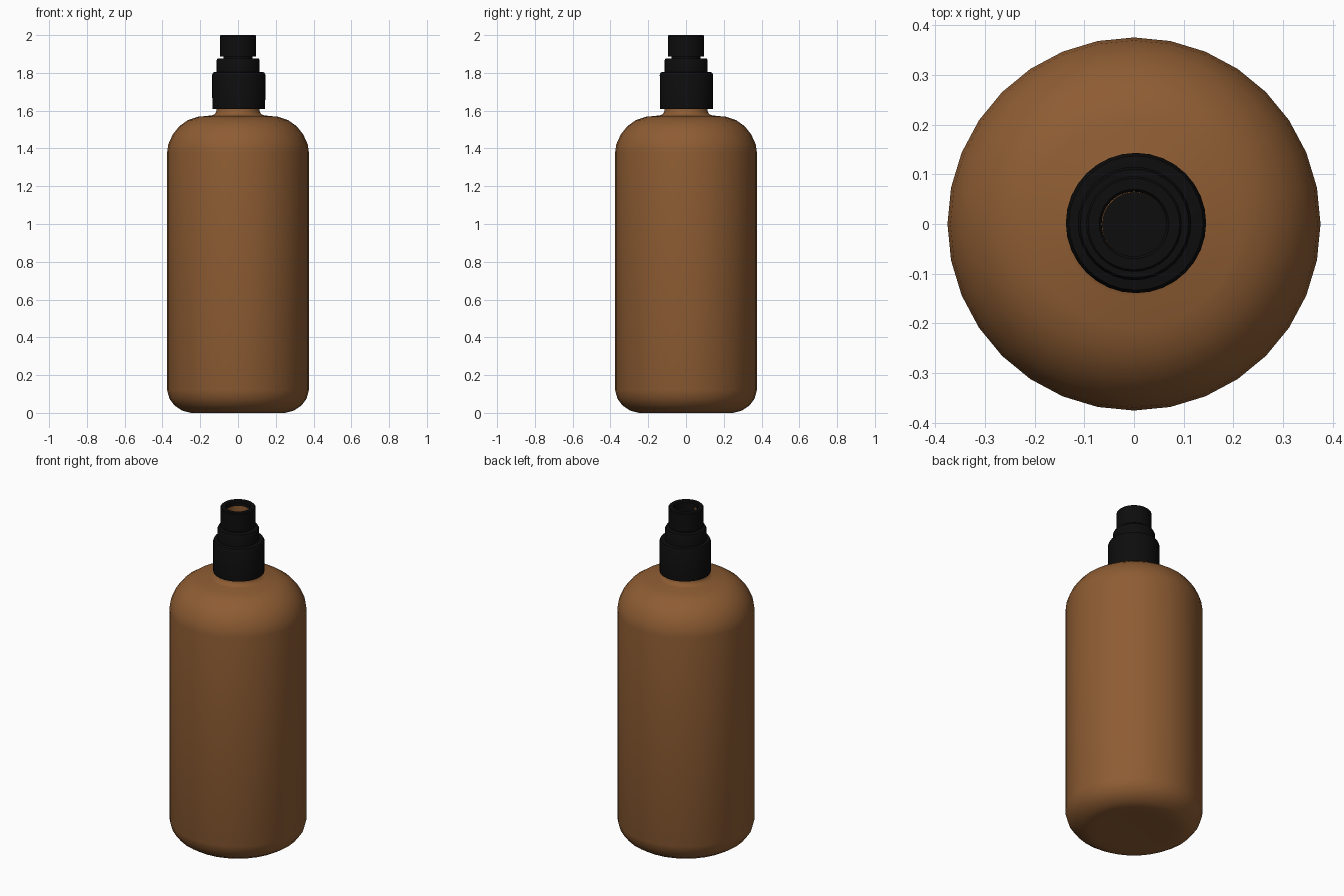
import bpy, bmesh, math

if "Cube" in bpy.data.objects:
    bpy.data.objects.remove(bpy.data.objects["Cube"])


def material(name, rgb):
    m = bpy.data.materials.new(name)
    m.diffuse_color = (*rgb, 1)
    m.use_nodes = True
    m.node_tree.nodes["Principled BSDF"].inputs["Base Color"].default_value = m.diffuse_color
    return m


amber = material("amber_brown", (0.27, 0.108, 0.033))
black = material("matte_black", (0.004, 0.004, 0.004))


def lathe(name, profile, mat, segments=32, centre=(0, 0), angle=35, closed=False):
    """Spin an (r, z) profile around z; radius-0 points become poles."""
    bm = bmesh.new()
    rings = []
    for r, z in profile:
        if r == 0:
            rings.append([bm.verts.new((0, 0, z))] * segments)
        else:
            rings.append([bm.verts.new((r * math.cos(2 * math.pi * i / segments),
                                        r * math.sin(2 * math.pi * i / segments), z))
                          for i in range(segments)])
    pairs = list(zip(rings, rings[1:]))
    if closed:
        pairs.append((rings[-1], rings[0]))
    for a, b in pairs:
        for i in range(segments):
            j = (i + 1) % segments
            corners = list(dict.fromkeys((a[i], a[j], b[j], b[i])))
            if len(corners) > 2:
                bm.faces.new(corners)
    bmesh.ops.recalc_face_normals(bm, faces=bm.faces)
    me = bpy.data.meshes.new(name)
    bm.to_mesh(me)
    bm.free()
    me.materials.append(mat)
    ob = bpy.data.objects.new(name, me)
    ob.location = (*centre, 0)
    bpy.context.collection.objects.link(ob)
    bpy.ops.object.select_all(action='DESELECT')
    ob.select_set(True)
    bpy.context.view_layer.objects.active = ob
    bpy.ops.object.shade_smooth_by_angle(angle=math.radians(angle))
    return ob


# Bottle body with rounded base, shoulder and neck
lathe("bottle", [
    (0, 0.006), (0.2, 0.004), (0.25, 0), (0.295, 0.012), (0.335, 0.038),
    (0.363, 0.075), (0.375, 0.12), (0.375, 1.38), (0.369, 1.422),
    (0.345, 1.475), (0.31, 1.518), (0.265, 1.55), (0.21, 1.568),
    (0.145, 1.574), (0.124, 1.58), (0.115, 1.595), (0.115, 1.66), (0, 1.66),
], amber, angle=60)

# Screw collar, a hollow skirt around the neck
lathe("collar", [
    (0.117, 1.61), (0.14, 1.61), (0.141, 1.79), (0.135, 1.803),
    (0.1, 1.807), (0, 1.807), (0, 1.67), (0.117, 1.67),
], black, centre=(0.004, 0.002), closed=True)

# Stepped middle ring
lathe("middle_ring", [
    (0, 1.8), (0.114, 1.8), (0.114, 1.866), (0.109, 1.876), (0, 1.876),
], black, centre=(0.001, 0.001))

# Open-topped nozzle cup on a narrow stem
lathe("nozzle", [
    (0, 1.865), (0.078, 1.865), (0.078, 1.887), (0.096, 1.887), (0.096, 1.995),
    (0.092, 2.0), (0.07, 2.0), (0.065, 1.993), (0.065, 1.9), (0, 1.9),
], black)

# Brown inner sleeve just showing on one side of the cup
lathe("inner_sleeve", [
    (0.0645, 1.9), (0.0645, 1.972), (0.067, 1.972), (0.067, 1.9),
], amber, centre=(0.001, -0.0008), closed=True)
